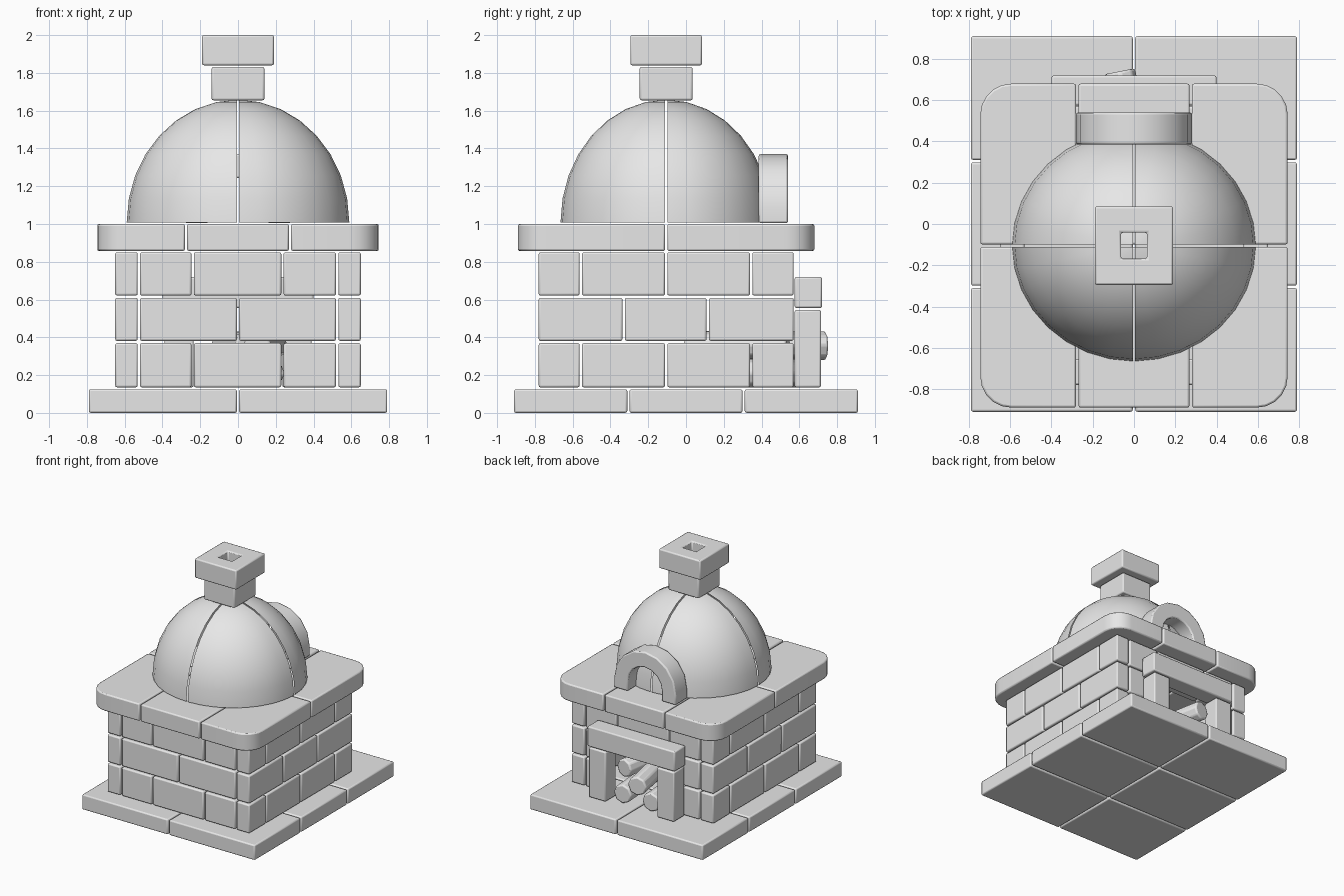
import bpy, bmesh, math
from mathutils import Matrix, Vector

cube = bpy.data.objects.get("Cube")
if cube:
    bpy.data.objects.remove(cube, do_unlink=True)

stone = bpy.data.materials.new("grey_stone")
stone.use_nodes = True
GREY = (0.8, 0.8, 0.8, 1)
stone.diffuse_color = GREY
stone.node_tree.nodes["Principled BSDF"].inputs["Base Color"].default_value = GREY

GAP = 0.006   # half the joint between neighbouring stones


def finish(name, bm, bevel=0.01, angle=30):
    """Turn a bmesh into a shaded object with softened edges."""
    bmesh.ops.recalc_face_normals(bm, faces=bm.faces[:])
    mesh = bpy.data.meshes.new(name)
    bm.to_mesh(mesh)
    bm.free()
    mesh.materials.append(stone)
    obj = bpy.data.objects.new(name, mesh)
    bpy.context.collection.objects.link(obj)
    if bevel:
        mod = obj.modifiers.new("soft_edges", "BEVEL")
        mod.width = bevel
        mod.segments = 2
        mod.limit_method = "ANGLE"
        mod.angle_limit = math.radians(40)
    bpy.ops.object.select_all(action="DESELECT")
    obj.select_set(True)
    bpy.context.view_layer.objects.active = obj
    bpy.ops.object.shade_smooth_by_angle(angle=math.radians(angle))
    return obj


def block(name, xs, ys, zs, round_corner=None):
    """Stone block; round_corner is the (x, y) sign of an upright edge to round."""
    bm = bmesh.new()
    bmesh.ops.create_cube(bm, size=1)
    mid = Vector([(a + b) / 2 for a, b in (xs, ys, zs)])
    for v in bm.verts:
        v.co = mid + Vector([c * (b - a) for c, (a, b) in zip(v.co, (xs, ys, zs))])
    if round_corner:
        sx, sy = round_corner
        edge = [e for e in bm.edges
                if all((v.co.x - mid.x) * sx > 0 and (v.co.y - mid.y) * sy > 0 for v in e.verts)]
        bmesh.ops.bevel(bm, geom=edge, offset=0.15, segments=5, profile=0.5, affect="EDGES")
    return finish(name, bm)


def spans(cuts):
    """Neighbouring intervals with a joint between them."""
    last = len(cuts) - 2
    return [(a + (GAP if i else 0), b - (GAP if i < last else 0))
            for i, (a, b) in enumerate(zip(cuts, cuts[1:]))]


# Base paving
for xs in spans([-0.79, 0, 0.79]):
    for ys in spans([-0.91, -0.305, 0.305, 0.91]):
        block("base_slab", xs, ys, (0, 0.125))

# Brick walls in three courses
OUT, INN = 0.65, 0.525
FRONT, BACK = -0.78, 0.57
for course, zs in enumerate(spans([0.135, 0.375, 0.615, 0.85])):
    middle = course == 1
    side_cuts = [FRONT, -0.33, 0.115, BACK] if middle else [FRONT, -0.557, -0.105, 0.345, BACK]
    for ys in spans(side_cuts):
        for s in (-1, 1):
            block("side_brick", sorted((s * OUT, s * (INN + GAP))), ys, zs)
    face_cuts = [-INN, 0, INN] if middle else [-INN, -0.24, 0.235, INN]
    for a, b in zip(face_cuts, face_cuts[1:]):
        xs = (a + GAP, b - GAP)
        block("front_brick", xs, (FRONT, FRONT + 0.125), zs)
        if course == 2:
            block("back_brick", xs, (BACK - 0.125, BACK), zs)
    if course < 2:
        for s in (-1, 1):
            block("back_jamb_brick", sorted((s * 0.37, s * (INN - GAP))), (BACK - 0.125, BACK), zs)

# Fire opening surround
for s in (-1, 1):
    block("opening_post", sorted((s * 0.235, s * 0.39)), (BACK + 0.005, 0.715), (0.135, 0.545))
block("opening_lintel", (-0.4, 0.4), (BACK + 0.005, 0.72), (0.555, 0.72))


# Firewood
def log(name, start, end, radius):
    start, end = Vector(start), Vector(end)
    axis = end - start
    bm = bmesh.new()
    place = Matrix.Translation((start + end) / 2) @ axis.to_track_quat("Z", "Y").to_matrix().to_4x4()
    bmesh.ops.create_cone(bm, cap_ends=True, segments=8, radius1=radius, radius2=radius,
                          depth=axis.length, matrix=place)
    finish(name, bm, 0.012)


log("left_log", (0.12, 0.66, 0.21), (0.17, 0, 0.21), 0.078)
log("right_log", (-0.14, 0.66, 0.21), (-0.1, 0, 0.21), 0.078)
log("top_log", (-0.07, 0.74, 0.355), (0.06, 0.08, 0.355), 0.078)
log("leaning_log", (0.19, 0.54, 0.36), (0.1, 0, 0.36), 0.075)

# Counter slab with rounded outer corners
columns = spans([-0.745, -0.275, 0.275, 0.745])
for i, xs in enumerate(columns):
    for sy, ys in zip((-1, 1), spans([-0.89, -0.105, 0.68])):
        block("counter_slab", xs, ys, (0.857, 1.0), (i - 1, sy) if i != 1 else None)

# Dome in four quarters
CY = -0.105
for sx in (-1, 1):
    for sy in (-1, 1):
        bm = bmesh.new()
        bmesh.ops.create_uvsphere(bm, u_segments=32, v_segments=16, radius=1)
        bmesh.ops.scale(bm, vec=(0.59, 0.56, 0.65), verts=bm.verts[:])
        for co, no in (((0, 0, 0), (0, 0, 1)),
                       ((sx * GAP, 0, 0), (sx, 0, 0)),
                       ((0, sy * GAP, 0), (0, sy, 0))):
            cut = bmesh.ops.bisect_plane(bm, geom=bm.verts[:] + bm.edges[:] + bm.faces[:],
                                         plane_co=co, plane_no=no, clear_inner=True)
            rim = [g for g in cut["geom_cut"] if isinstance(g, bmesh.types.BMEdge)]
            bmesh.ops.edgenet_fill(bm, edges=rim)
        bmesh.ops.translate(bm, vec=(0, CY, 1.008), verts=bm.verts[:])
        finish("dome_quarter", bm, 0)


# Chimney
def flue(name, half, hole, z0, z1):
    """Square block with a square hole through it."""
    bm = bmesh.new()
    rings = [[bm.verts.new((x * r, CY + y * r, z)) for x, y in ((-1, -1), (1, -1), (1, 1), (-1, 1))]
             for r, z in ((half, z0), (half, z1), (hole, z1), (hole, z0))]
    for a, b in zip(rings, rings[1:] + rings[:1]):
        for i in range(4):
            j = (i + 1) % 4
            bm.faces.new((a[i], a[j], b[j], b[i]))
    finish(name, bm)


flue("chimney_neck", 0.14, 0.063, 1.655, 1.832)
flue("chimney_cap", 0.19, 0.063, 1.84, 2.0)

# Arch over the dome mouth
def arch_outline(radius):
    steps = 8
    curve = [(radius * math.cos(math.pi * i / steps), 1.088 + radius * math.sin(math.pi * i / steps))
             for i in range(steps + 1)]
    return [(radius, 1.005)] + curve + [(-radius, 1.005)]


bm = bmesh.new()
sections = []
for outer, inner in zip(arch_outline(0.282), arch_outline(0.155)):
    sections.append([bm.verts.new((p[0], y, p[1]))
                     for p, y in ((outer, 0.385), (outer, 0.54), (inner, 0.54), (inner, 0.385))])
for a, b in zip(sections, sections[1:]):
    for i in range(4):
        j = (i + 1) % 4
        bm.faces.new((a[i], a[j], b[j], b[i]))
bm.faces.new(sections[0])
bm.faces.new(sections[-1])
finish("dome_arch", bm)
